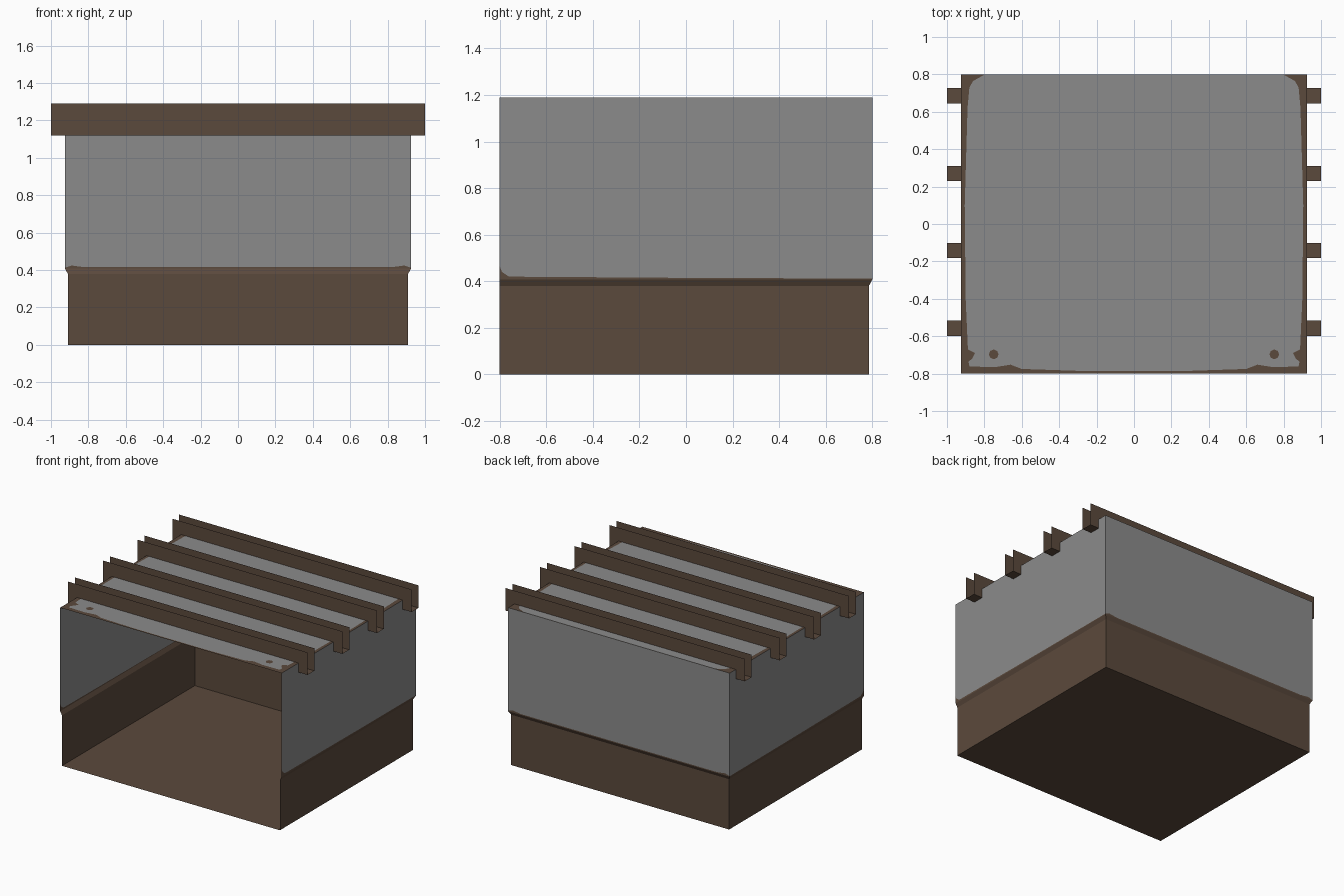
import bpy, bmesh, math

if "Cube" in bpy.data.objects:
    bpy.data.objects.remove(bpy.data.objects["Cube"])


def material(name, rgb):
    m = bpy.data.materials.new(name)
    m.diffuse_color = (*rgb, 1)
    m.use_nodes = True
    m.node_tree.nodes["Principled BSDF"].inputs["Base Color"].default_value = m.diffuse_color
    return m


BROWN = material("rusty brown", (0.105, 0.067, 0.045))
GRAY = material("plain gray", (0.26, 0.26, 0.26))
ROOF_Z = 1.19


def finish(name, bm, mats):
    mesh = bpy.data.meshes.new(name)
    bm.to_mesh(mesh)
    bm.free()
    for m in mats:
        mesh.materials.append(m)
    obj = bpy.data.objects.new(name, mesh)
    bpy.context.collection.objects.link(obj)
    return obj


def flat_sheet(name, loops, mat, z):
    """Fill an outline (first loop) with holes (other loops)."""
    bm = bmesh.new()
    edges = []
    for loop in loops:
        vs = [bm.verts.new((x, y, z)) for x, y in loop]
        edges += [bm.edges.new((vs[i - 1], vs[i])) for i in range(len(vs))]
    bmesh.ops.triangle_fill(bm, edges=edges, use_beauty=True, normal=(0, 0, 1))
    for f in bm.faces:
        f.normal_update()
        if f.normal.z < 0:
            f.normal_flip()
    return finish(name, bm, [mat])


# Walls: U-shaped path, open at the front; (x, y, height of the brown edge)
half = [(0.925, -0.8, 0.465), (0.925, -0.79, 0.44), (0.925, -0.76, 0.42),
        (0.925, 0.1, 0.414), (0.925, 0.8, 0.412), (0.89, 0.8, 0.424), (0.82, 0.8, 0.415)]
path = half + [(-x, y, h) for x, y, h in reversed(half)]
bm = bmesh.new()
rows = []
for level in range(5):
    row = []
    for x, y, h in path:
        z = (0, 0.38, 0.408, h, ROOF_Z)[level]
        if level < 2:  # lower skirt is slightly smaller
            x *= 0.91 / 0.925
            y = 0.785 if y > 0.7 else y
        row.append(bm.verts.new((x, y, z)))
    rows.append(row)
for level in range(4):
    a, b = rows[level], rows[level + 1]
    for i in range(len(path) - 1):
        f = bm.faces.new((a[i], a[i + 1], b[i + 1], b[i]))
        f.material_index = 1 if level == 3 else 0
finish("walls", bm, [BROWN, GRAY])

# Floor
flat_sheet("floor", [[(-0.91, -0.8), (0.91, -0.8), (0.91, 0.785), (-0.91, 0.785)]], BROWN, 0)

# Roof: gray panel with a worn brown border and two worn spots
outer = [(-0.925, -0.8), (0.925, -0.8), (0.925, 0.8), (-0.925, 0.8)]
worn = [(0.8, 0.798), (0.86, 0.765), (0.88, 0.73), (0.89, 0.62), (0.905, 0.1), (0.9, -0.4),
        (0.888, -0.67), (0.85, -0.69), (0.865, -0.72), (0.885, -0.735), (0.88, -0.762),
        (0.74, -0.765), (0.66, -0.752), (0.6, -0.775), (0.3, -0.785)]
inner = worn + [(-x, y) for x, y in reversed(worn)]
spots = [[(s * 0.75 + 0.026 * math.cos(k * math.pi / 4), -0.697 + 0.026 * math.sin(k * math.pi / 4))
          for k in range(8)] for s in (-1, 1)]
flat_sheet("roof_border", [outer, inner], BROWN, ROOF_Z)
flat_sheet("roof_panel", [inner] + spots, GRAY, ROOF_Z)
for i, spot in enumerate(spots):
    flat_sheet(f"roof_spot_{i + 1}", [spot], BROWN, ROOF_Z)

# Roof beams: open U channels made of thin sheets
for i, y in enumerate((-0.558, -0.142, 0.27, 0.685)):
    bm = bmesh.new()
    section = [(-0.041, 1.29), (-0.041, 1.12), (0.041, 1.12), (0.041, 1.29)]
    left, right = [[bm.verts.new((x, y + dy, z)) for dy, z in section] for x in (-1, 1)]
    for k in range(3):
        bm.faces.new((left[k], left[k + 1], right[k + 1], right[k]))
    finish(f"roof_beam_{i + 1}", bm, [BROWN])
